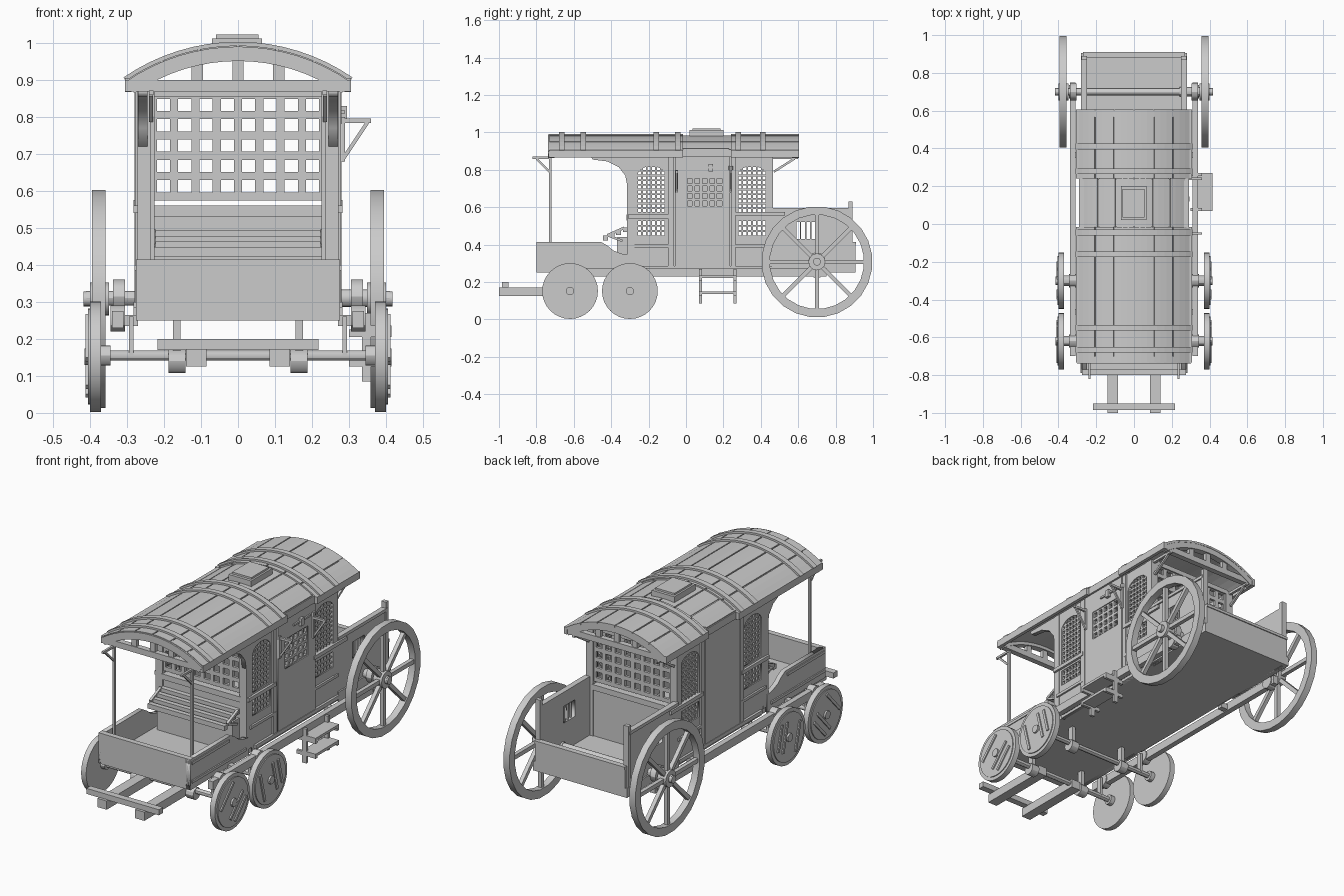
import bpy, bmesh, math
from mathutils import Matrix, Vector

if "Cube" in bpy.data.objects:
    bpy.data.objects.remove(bpy.data.objects["Cube"])

YZ = Matrix(((0, 0, 1, 0), (1, 0, 0, 0), (0, 1, 0, 0), (0, 0, 0, 1)))   # local xyz -> world y,z,x
XZ = Matrix(((1, 0, 0, 0), (0, 0, -1, 0), (0, 1, 0, 0), (0, 0, 0, 1)))  # local xyz -> world x,z,-y


def add(name, me, mirror=False):
    ob = bpy.data.objects.new(name, me)
    bpy.context.collection.objects.link(ob)
    if mirror:
        m = ob.modifiers.new("Mirror", 'MIRROR')
        m.use_mirror_merge = False
    return ob


def finish(name, bm, mirror=False):
    me = bpy.data.meshes.new(name)
    bmesh.ops.recalc_face_normals(bm, faces=bm.faces)
    bm.to_mesh(me)
    bm.free()
    return add(name, me, mirror)


def boxes(name, items, mirror=False):
    """Several boxes (x0, x1, y0, y1, z0, z1) in one object."""
    bm = bmesh.new()
    for x0, x1, y0, y1, z0, z1 in items:
        mat = Matrix.Translation(((x0 + x1) / 2, (y0 + y1) / 2, (z0 + z1) / 2)) @ \
            Matrix.Diagonal((x1 - x0, y1 - y0, z1 - z0, 1))
        bmesh.ops.create_cube(bm, size=1, matrix=mat)
    return finish(name, bm, mirror)


def beams(name, items, mirror=False):
    """Straight bars between two points: (p, q, width, sides)."""
    bm = bmesh.new()
    for p, q, w, n in items:
        p, q = Vector(p), Vector(q)
        mat = Matrix.Translation((p + q) / 2) @ (q - p).to_track_quat('Z', 'Y').to_matrix().to_4x4()
        if n == 4:
            mat = mat @ Matrix.Rotation(math.pi / 4, 4, 'Z')
        r = w * 0.707 if n == 4 else w
        bmesh.ops.create_cone(bm, cap_ends=True, segments=n, radius1=r, radius2=r,
                              depth=(q - p).length, matrix=mat)
    ob = finish(name, bm, mirror)
    if items[0][3] > 8:
        bpy.context.view_layer.objects.active = ob
        ob.select_set(True)
        bpy.ops.object.shade_smooth_by_angle()
        ob.select_set(False)
    return ob


def plate(name, loops, frame, w0, w1, mirror=False):
    """Flat board from outline plus holes, between two depths."""
    cu = bpy.data.curves.new(name, 'CURVE')
    cu.dimensions, cu.fill_mode, cu.extrude = '2D', 'BOTH', abs(w1 - w0) / 2
    for loop in loops:
        sp = cu.splines.new('POLY')
        sp.points.add(len(loop) - 1)
        for pt, (u, v) in zip(sp.points, loop):
            pt.co = (u, v, 0, 1)
        sp.use_cyclic_u = True
    tmp = bpy.data.objects.new("tmp", cu)
    bpy.context.collection.objects.link(tmp)
    dg = bpy.context.evaluated_depsgraph_get()
    me = bpy.data.meshes.new_from_object(tmp.evaluated_get(dg))
    bpy.data.objects.remove(tmp)
    me.transform(frame @ Matrix.Translation((0, 0, (w0 + w1) / 2)))
    return add(name, me, mirror)


def rect(u0, u1, v0, v1):
    return [(u0, v0), (u1, v0), (u1, v1), (u0, v1)]


def circle(u, v, r, n):
    return [(u + r * math.cos(2 * math.pi * (i + .5) / n), v + r * math.sin(2 * math.pi * (i + .5) / n)) for i in range(n)]


def arched(u0, u1, v0, v1, rise):
    c, h = (u0 + u1) / 2, (u1 - u0) / 2
    return [(u0, v0), (u1, v0)] + [(c + h * math.cos(math.pi * i / 10), v1 - rise + rise * math.sin(math.pi * i / 10))
                                   for i in range(11)]


def grid(u0, u1, v0, v1, nu, nv, w):
    """Lattice bars as (u0, u1, v0, v1) rectangles."""
    bars = [(u0 + (u1 - u0) * i / nu - w / 2, u0 + (u1 - u0) * i / nu + w / 2, v0, v1) for i in range(nu + 1)]
    return bars + [(u0, u1, v0 + (v1 - v0) * i / nv - w / 2, v0 + (v1 - v0) * i / nv + w / 2) for i in range(nv + 1)]


# floor and front tray
boxes("floor", [(-.265, .265, -.79, .89, .25, .28)])
boxes("front_board", [(-.275, .275, -.80, -.77, .25, .415)])
plate("front_side_board", [[(-.80, .25), (-.30, .25), (-.30, .345), (-.345, .352), (-.39, .37), (-.42, .395), (-.455, .415),
                            (-.80, .415)]], YZ, .25, .275, True)
boxes("front_side_trim", [(.27, .282, -.79, -.33, .285, .30), (.27, .28, -.79, -.47, .385, .40)], True)
# bench
boxes("bench_base", [(-.225, .225, -.37, -.31, .28, .44)])
beams("bench_slats", [((-.23, -.43 + .035 * i, .435 + .015 * i), (.23, -.43 + .035 * i, .435 + .015 * i), .026, 4) for i in range(4)])
beams("bench_arm", [((.23, -.42, .45), (.23, -.33, .49), .014, 4), ((.23, -.42, .45), (.23, -.34, .42), .012, 4)], True)

# cabin walls with arched windows
wins = []
for a, b in ((-.26, -.11), (.275, .43)):
    wins += [rect(a, b, .445, .53), arched(a, b, .57, .82, .05)]
wall = [(-.26, .25), (.46, .25), (.46, .875), (-.31, .875), (-.31, .43), (-.29, .34)]
plate("right_wall", [wall, rect(0, .2, .6, .76)] + wins, YZ, .25, .27)
plate("left_wall", [wall] + wins, YZ, -.27, -.25)
bars = []
for a, b in ((-.26, -.11), (.275, .43)):
    bars += grid(a, b, .445, .53, 6, 3, .009) + grid(a, b, .57, .82, 6, 10, .009)
boxes("window_lattice", [(.255, .265) + b for b in bars], True)
boxes("side_rails", [(.26, .283, -.31, -.075, .54, .56), (.26, .283, .25, .53, .555, .575), (.26, .28, -.29, -.075, .385, .40),
                     (.26, .28, .25, .46, .385, .40), (.26, .283, -.25, .46, .265, .285),
                     (.26, .279, -.095, -.065, .28, .87), (.26, .279, .24, .265, .28, .87)], True)
boxes("corner_posts", [(.23, .272, -.315, -.275, .28, .875), (.23, .272, .425, .465, .28, .875)], True)
# end walls, boards below and lattice above
for nm, y in (("front", -.30), ("rear", .45)):
    boxes(nm + "_wall", [(-.23, .23, y - .01, y + .01, .28, .56), (-.24, .24, y - .018, y + .018, .53, .56),
                         (-.24, .24, y - .015, y + .015, .855, .88)])
    boxes(nm + "_lattice", [(a, b, y - .007, y + .007, c, d) for a, b, c, d in grid(-.23, .23, .585, .86, 8, 5, .022)])

# doors
plate("right_door", [rect(-.06, .235, .275, .87), rect(0, .2, .6, .76)], YZ, .268, .28)
boxes("door_lattice", [(.26, .275) + b for b in grid(0, .2, .6, .76, 5, 4, .014)])
boxes("left_door", [(-.28, -.268, -.06, .235, .275, .87)])
boxes("door_header", [(.265, .285, -.02, .23, .87, .915)], True)
boxes("door_rail", [(.278, .288, .07, .21, .808, .818), (.278, .295, .12, .145, .79, .83)])
for y in (-.05, .24):
    beams("door_bracket", [((.275, y, .79), (.36, y, .79), .012, 4), ((.28, y, .68), (.35, y, .785), .01, 4),
                           ((.282, y, .68), (.282, y, .80), .014, 4)])
beams("bracket_hook", [((.28, .24, .82), (.28, .24, .80), .012, 8)])

# rear tray with barred windows and tailboard
plate("rear_side_wall", [rect(.46, .885, .25, .59), rect(.59, .69, .43, .52)], YZ, .25, .272, True)
boxes("rear_window_bars", [(.257, .265, .61 + .027 * i, .616 + .027 * i, .43, .52) for i in range(3)], True)
boxes("rear_trim", [(.25, .28, .46, .905, .25, .30), (.25, .28, .46, .88, .58, .597), (.25, .278, .868, .89, .28, .63)], True)
boxes("tailboard", [(-.27, .27, .885, .905, .25, .415), (-.27, .27, .88, .91, .40, .415)])

# arched plank roof in three lengths, with bands
R, CZ = .535, .458


def arc_slab(bm, a0, a1, r0, r1, y0, y1, n):
    prof = [(r1 * math.sin(a0 + (a1 - a0) * i / n), CZ + r1 * math.cos(a0 + (a1 - a0) * i / n)) for i in range(n + 1)]
    prof += [(r0 * math.sin(a1 + (a0 - a1) * i / n), CZ + r0 * math.cos(a1 + (a0 - a1) * i / n)) for i in range(n + 1)]
    rings = [[bm.verts.new((x, y, z)) for x, z in prof] for y in (y0, y1)]
    m = len(prof)
    for i in range(m):
        bm.faces.new((rings[0][i], rings[0][(i + 1) % m], rings[1][(i + 1) % m], rings[1][i]))
    for i in range(n):
        for s in rings:
            bm.faces.new((s[i], s[i + 1], s[m - 2 - i], s[m - 1 - i]))


bm = bmesh.new()
for y0, y1, hw, top in ((-.73, -.015, .30, 0), (-.015, .24, .28, -.008), (.24, .605, .30, 0)):
    A = math.asin(hw / R)
    arc_slab(bm, -A, A, R - .025, R - .007 + top, y0 + .003, y1 - .003, 16)
    for k in range(6):
        a = -A + 2 * A * k / 6
        arc_slab(bm, a + .006, a + A / 3 - .006, R - .012, R + top, y0, y1, 3)
finish("roof_planks", bm)
bm = bmesh.new()
A = math.asin(.304 / R)
for y in (-.665, -.55, -.16, -.045, .28, .41):
    arc_slab(bm, -A, A, R - .01, R + .01, y - .015, y + .015, 16)
finish("roof_bands", bm)
boxes("eave_beams", [(.288, .306, -.73, -.015, .867, .905), (.27, .29, -.015, .24, .87, .91), (.288, .306, .24, .605, .867, .905)], True)
boxes("roof_hatch", [(-.07, .065, .02, .20, .98, 1.012), (-.06, .055, .035, .185, 1.0, 1.022)])
# gable frames
for nm, y in (("front", -.72), ("rear", .585)):
    bm = bmesh.new()
    arc_slab(bm, -A, A, R - .042, R - .003, y - .018, y + .018, 16)
    finish(nm + "_gable_arch", bm)
    boxes(nm + "_gable_bars", [(-.305, .305, y - .015, y + .015, .868, .90)] +
          [(x - .015, x + .015, y - .01, y + .01, .885, CZ + math.sqrt((R - .02) ** 2 - x * x)) for x in (-.11, 0, .11)] +
          [(x - .008, x + .008, y - .01, y + .01, .885, .92) for x in (-.25, .25)])
# canopy posts and eave brackets
beams("canopy_posts", [((.232, -.725, .28), (.232, -.725, .875), .013, 4)], True)
beams("front_eave_bracket", [((.235, -.82, .865), (.235, -.72, .865), .012, 4), ((.235, -.80, .86), (.235, -.73, .79), .01, 4)], True)
beams("rear_eave_bracket", [((.255, .46, .865), (.255, .60, .865), .014, 4), ((.255, .58, .86), (.255, .47, .79), .012, 4)], True)
plate("curved_bracket", [[(-.51, .875), (-.50, .855), (-.42, .845), (-.36, .815), (-.325, .77), (-.315, .72), (-.30, .72),
                          (-.30, .875)]], YZ, .245, .27, True)

# chassis rails and struts
boxes("chassis_rails", [(.31, .34, -.70, .75, .23, .275), (.27, .32, -.48, -.45, .235, .265), (.27, .32, .35, .38, .235, .265)], True)
beams("rail_clamps", [((.305, y, .255), (.345, y, .255), .035, 12) for y in (-.62, -.30, .70)], True)
beams("axle_boxes", [((.305, .70, .315), (.338, .70, .315), .045, 12)], True)
boxes("axle_struts", [(.283, .295, y - .015, y + .015, .155, .26) for y in (-.62, -.30)] +
      [(.155, .175, y - .015, y + .015, .155, .255) for y in (-.62, -.30)], True)
# axles
axle = []
for y in (-.62, -.30):
    axle += [((-.39, y, .155), (.39, y, .155), .014, 12)]
    for s in (-1, 1):
        axle += [((s * .142, y, .14), (s * .188, y, .14), .032, 12), ((s * .345, y, .155), (s * .37, y, .155), .027, 12)]
beams("front_axles", axle)
beams("rear_axle", [((-.41, .70, .31), (.41, .70, .31), .02, 12), ((.24, .70, .31), (.36, .70, .31), .024, 12)])
# solid front wheels with battens
for nm, y, tilt in (("leading", -.62, .75), ("second", -.30, -.25)):
    beams(nm + "_disc_wheel", [((.37, y, .152), (.40, y, .152), .149, 32), ((.40, y, .152), (.405, y, .152), .13, 32),
                               ((.36, y, .152), (.415, y, .152), .022, 12)], True)
    d, n = Vector((0, math.sin(tilt), math.cos(tilt))), Vector((0, math.cos(tilt), -math.sin(tilt)))
    beams(nm + "_wheel_battens", [(Vector((.404, y, .152)) + n * o - d * h, Vector((.404, y, .152)) + n * o + d * h, .015, 4)
                                  for o, h in ((-.075, .08), (.035, .08), (.08, .07))], True)
# spoked rear wheels
plate("rear_wheel_rim", [circle(.70, .308, .297, 24), circle(.70, .308, .252, 24)], YZ, .358, .395, True)
beams("rear_wheel_hub", [((.348, .70, .308), (.40, .70, .308), .045, 16), ((.39, .70, .308), (.418, .70, .308), .02, 16)], True)
beams("rear_wheel_spokes", [((.377, .70, .308), (.377, .70 + .262 * math.cos(i * math.pi / 4),
                             .308 + .262 * math.sin(i * math.pi / 4)), .022, 4) for i in range(8)], True)
# draw bars
boxes("draw_bars", [(.085, .14, -1.0, -.60, .125, .172)], True)
boxes("draw_crossbar", [(-.217, .217, -.985, -.95, .17, .20)])
# side steps
boxes("step_sides", [(.335, .36, y, y + .015, .085, .27) for y in (.07, .255)] +
      [(.30, .415, y, y + .015, z - .02, z) for y in (.07, .255) for z in (.225, .145)])
boxes("step_treads", [(.325, .415, .07, .27, .222, .236), (.335, .415, .07, .27, .135, .15)])
